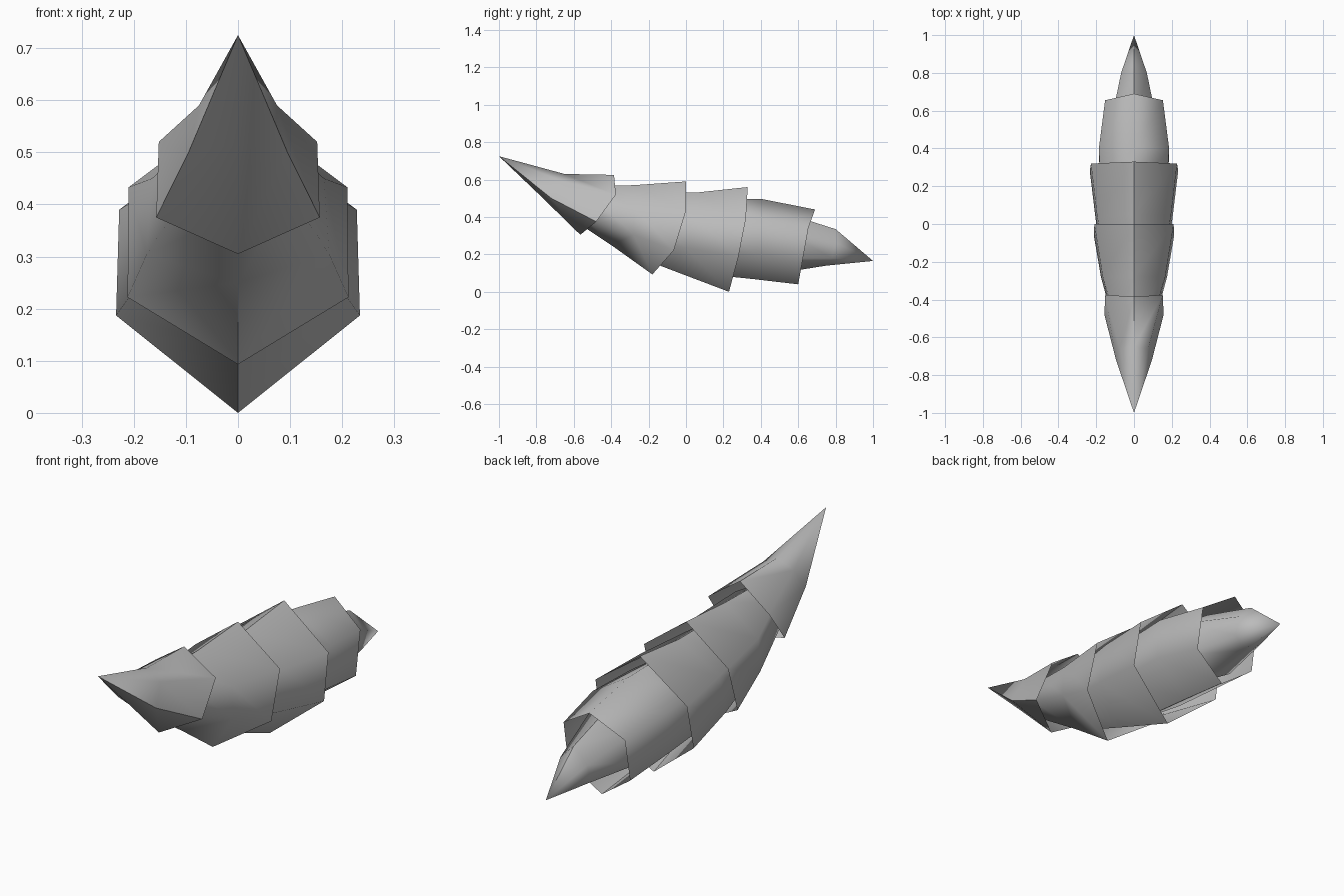
import bpy, bmesh, math

cube = bpy.data.objects.get("Cube")
if cube:
    bpy.data.objects.remove(cube, do_unlink=True)

grey = bpy.data.materials.new("shell grey")
grey.use_nodes = True
colour = (0.5, 0.5, 0.5, 1.0)
grey.diffuse_color = colour
grey.node_tree.nodes["Principled BSDF"].inputs["Base Color"].default_value = colour
grey.node_tree.nodes["Principled BSDF"].inputs["Roughness"].default_value = 0.7


def ring(bm, top, upper, lower, bottom):
    """Six-sided ring: ridge and keel as (y, z), side corners as (x, y, z)."""
    left = [(0, *top), upper, lower, (0, *bottom)]
    right = [(-x, y, z) for x, y, z in (lower, upper)]
    return [bm.verts.new(p) for p in left + right]


def shell_plate(name, rings, tip=None, tip_first=True):
    """Open overlapping plate lofted through its rings, with an optional pointed tip."""
    bm = bmesh.new()
    loops = [ring(bm, *r) for r in rings]
    for a, b in zip(loops, loops[1:]):
        for i in range(6):
            j = (i + 1) % 6
            bm.faces.new((a[i], a[j], b[j], b[i]))
    if tip:
        apex = bm.verts.new((0, *tip))
        end = loops[0] if tip_first else loops[-1]
        for i in range(6):
            a, b = end[i], end[(i + 1) % 6]
            bm.faces.new((apex, b, a) if tip_first else (apex, a, b))
    bmesh.ops.recalc_face_normals(bm, faces=bm.faces)
    # Open shells: make sure the ridge side faces upward
    bm.faces.ensure_lookup_table()
    bm.normal_update()
    if bm.faces[0].normal.z < 0:
        bmesh.ops.reverse_faces(bm, faces=bm.faces)
    mesh = bpy.data.meshes.new(name)
    bm.to_mesh(mesh)
    bm.free()
    mesh.materials.append(grey)
    obj = bpy.data.objects.new(name, mesh)
    bpy.context.collection.objects.link(obj)
    bpy.ops.object.select_all(action="DESELECT")
    obj.select_set(True)
    bpy.context.view_layer.objects.active = obj
    bpy.ops.object.shade_smooth_by_angle(angle=math.radians(65))
    return obj


# Pointed front horn
shell_plate("front_horn", [
    ((-.65, .63), (.075, -.66, .59), (.095, -.72, .50), (-.78, .515)),
    ((-.385, .625), (.152, -.375, .52), (.157, -.48, .375), (-.565, .305)),
], tip=(-1, .725))

# Three body plates, each tucked into the one ahead of it
shell_plate("front_plate", [
    ((-.50, .565), (.10, -.50, .51), (.10, -.56, .42), (-.60, .383)),
    ((-.28, .57), (.165, -.28, .45), (.175, -.28, .305), (-.40, .25)),
    ((0, .59), (.21, 0, .433), (.212, -.065, .222), (-.18, .093)),
])
shell_plate("middle_plate", [
    ((-.20, .53), (.15, -.20, .42), (.15, -.25, .28), (-.28, .195)),
    ((.05, .53), (.195, .04, .41), (.20, 0, .235), (-.10, .125)),
    ((.33, .56), (.228, .32, .39), (.234, .28, .187), (.23, 0)),
])
shell_plate("rear_plate", [
    ((.15, .50), (.17, .15, .385), (.175, .10, .21), (.05, .10)),
    ((.41, .495), (.186, .40, .38), (.186, .38, .195), (.36, .068)),
    ((.69, .44), (.153, .655, .345), (.155, .62, .15), (.60, .04)),
])

# Pointed tail
shell_plate("tail_point", [
    ((.50, .43), (.13, .50, .34), (.13, .50, .18), (.50, .10)),
    ((.80, .335), (.068, .80, .265), (.068, .78, .18), (.75, .14)),
], tip=(1, .165), tip_first=False)
